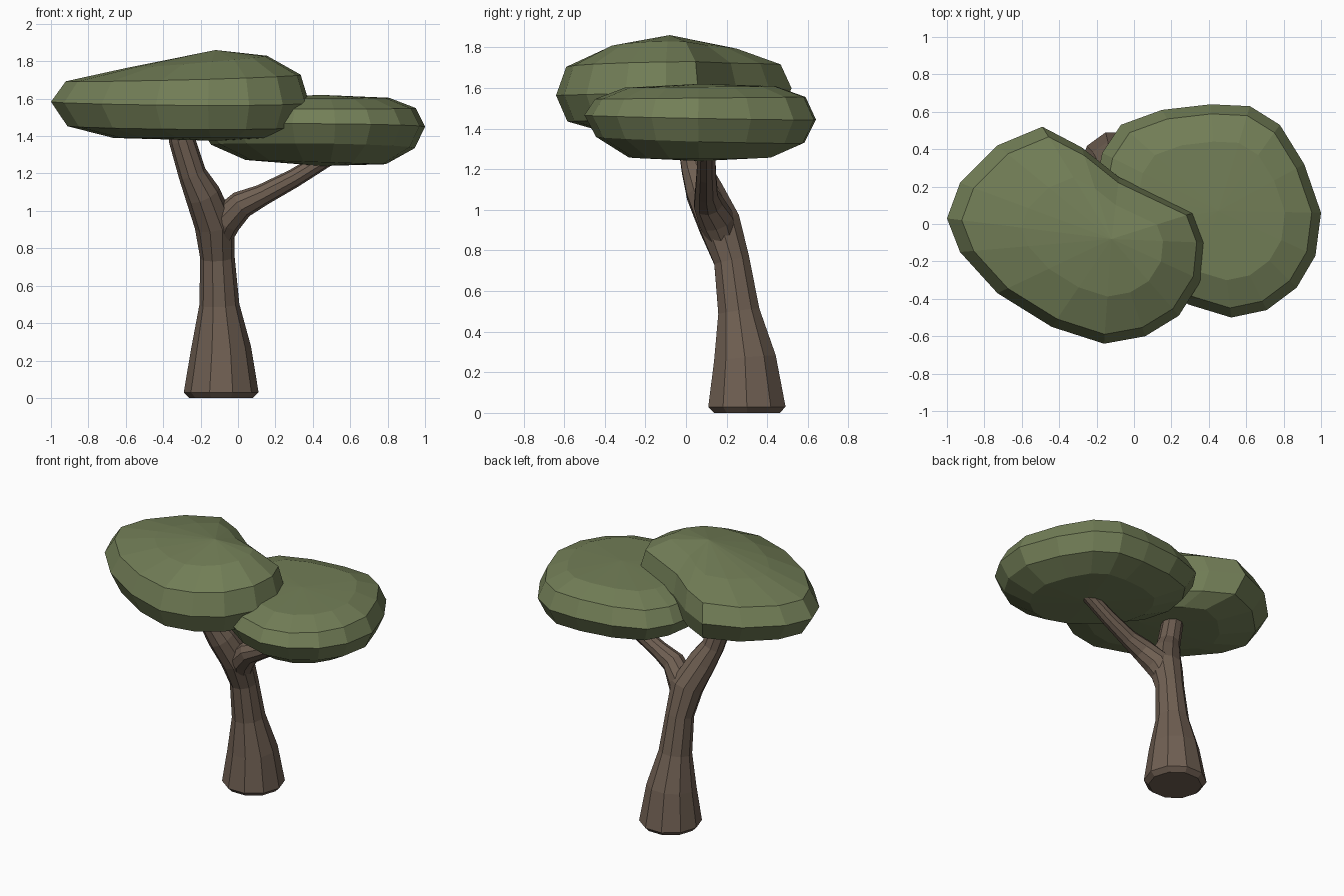
import bpy, bmesh, math
from mathutils import Vector

if "Cube" in bpy.data.objects:
    bpy.data.objects.remove(bpy.data.objects["Cube"])


def material(name, color):
    m = bpy.data.materials.new(name)
    m.diffuse_color = (*color, 1)
    m.use_nodes = True
    m.node_tree.nodes["Principled BSDF"].inputs["Base Color"].default_value = m.diffuse_color
    return m


LEAF = material("leaf_green", (0.17, 0.21, 0.095))
BARK = material("bark_brown", (0.16, 0.115, 0.085))


def loft(name, rings, mat, start=None, end=None):
    """Skin equal-sized rings; close each end with a point or a flat cap."""
    bm = bmesh.new()
    loops = [[bm.verts.new(p) for p in ring] for ring in rings]
    n = len(loops[0])
    for a, b in zip(loops, loops[1:]):
        for i in range(n):
            j = (i + 1) % n
            bm.faces.new((a[i], a[j], b[j], b[i]))
    for loop, tip in ((loops[0], start), (loops[-1], end)):
        if tip is None:
            bm.faces.new(loop)
        else:
            t = bm.verts.new(tip)
            for i in range(n):
                bm.faces.new((loop[i], loop[(i + 1) % n], t))
    bmesh.ops.recalc_face_normals(bm, faces=bm.faces)
    me = bpy.data.meshes.new(name)
    bm.to_mesh(me)
    bm.free()
    me.materials.append(mat)
    ob = bpy.data.objects.new(name, me)
    bpy.context.collection.objects.link(ob)
    return ob


def limb(name, path, sides=10):
    """Tapered limb through (x, y, z, radius) points."""
    pts = [Vector(p[:3]) for p in path]
    rings = []
    for k, p in enumerate(path):
        d = (pts[min(k + 1, len(pts) - 1)] - pts[max(k - 1, 0)]).normalized()
        if p[2] < 0.1:
            d = Vector((0, 0, 1))
        u = Vector((0, 1, 0)).cross(d).normalized()
        v = d.cross(u)
        rings.append([pts[k] + p[3] * (u * math.cos(a) + v * math.sin(a))
                      for a in (2 * math.pi * i / sides for i in range(sides))])
    return loft(name, rings, BARK)


def canopy(name, outline, centre, levels, bottom, top):
    """Flat cushion: outline scaled about centre; levels = (scale, z, tilt_x, tilt_y)."""
    cx, cy = centre
    rings = [[(cx + (x - cx) * s, cy + (y - cy) * s,
               z + (x - cx) * s * tx + (y - cy) * s * ty) for x, y in outline]
             for s, z, tx, ty in levels]
    return loft(name, rings, LEAF, (cx, cy, bottom), (cx, cy, top))


# Trunk, bending forward and running on into the left branch
limb("trunk", [(-0.09, 0.30, 0.0, 0.17), (-0.09, 0.30, 0.03, 0.20),
               (-0.09, 0.29, 0.27, 0.16), (-0.10, 0.26, 0.50, 0.107),
               (-0.11, 0.225, 0.75, 0.092), (-0.125, 0.165, 0.93, 0.108),
               (-0.19, 0.09, 1.09, 0.095), (-0.245, 0.05, 1.20, 0.075),
               (-0.30, 0.02, 1.38, 0.07), (-0.32, 0.0, 1.48, 0.06)])

# Right branch leaving the fork
limb("right_branch", [(-0.11, 0.185, 0.84, 0.07), (-0.07, 0.15, 0.95, 0.09),
                      (0.02, 0.11, 1.035, 0.075), (0.13, 0.10, 1.085, 0.058),
                      (0.30, 0.10, 1.175, 0.05), (0.52, 0.10, 1.31, 0.045)])

# Upper left canopy
canopy("upper_canopy",
       [(-1, 0.03), (-0.93, 0.22), (-0.73, 0.42), (-0.49, 0.52), (-0.28, 0.41),
        (-0.08, 0.25), (0.32, 0.06), (0.38, -0.10), (0.36, -0.30), (0.24, -0.49),
        (0.06, -0.60), (-0.16, -0.64), (-0.44, -0.55), (-0.73, -0.37), (-0.93, -0.15)],
       (-0.12, -0.08),
       [(0.62, 1.39, 0.0, 0.0), (0.9, 1.45, 0.0, 0.03), (1.0, 1.58, 0.0, 0.03),
        (0.91, 1.715, 0.03, 0.02), (0.55, 1.805, 0.09, 0.02)], 1.375, 1.86)

# Lower right canopy
canopy("lower_canopy",
       [(1, 0.06), (0.91, 0.32), (0.78, 0.53), (0.62, 0.63), (0.41, 0.64),
        (0.15, 0.61), (-0.07, 0.53), (-0.17, 0.38), (-0.21, 0.18), (-0.16, -0.03),
        (0.0, -0.23), (0.29, -0.43), (0.52, -0.50), (0.71, -0.46), (0.87, -0.34),
        (0.97, -0.17)],
       (0.45, 0.07),
       [(0.62, 1.26, -0.03, 0.0), (0.9, 1.345, -0.02, -0.03), (1.0, 1.455, -0.01, -0.02),
        (0.91, 1.55, 0.0, 0.01), (0.65, 1.605, 0.0, 0.01)], 1.24, 1.62)
